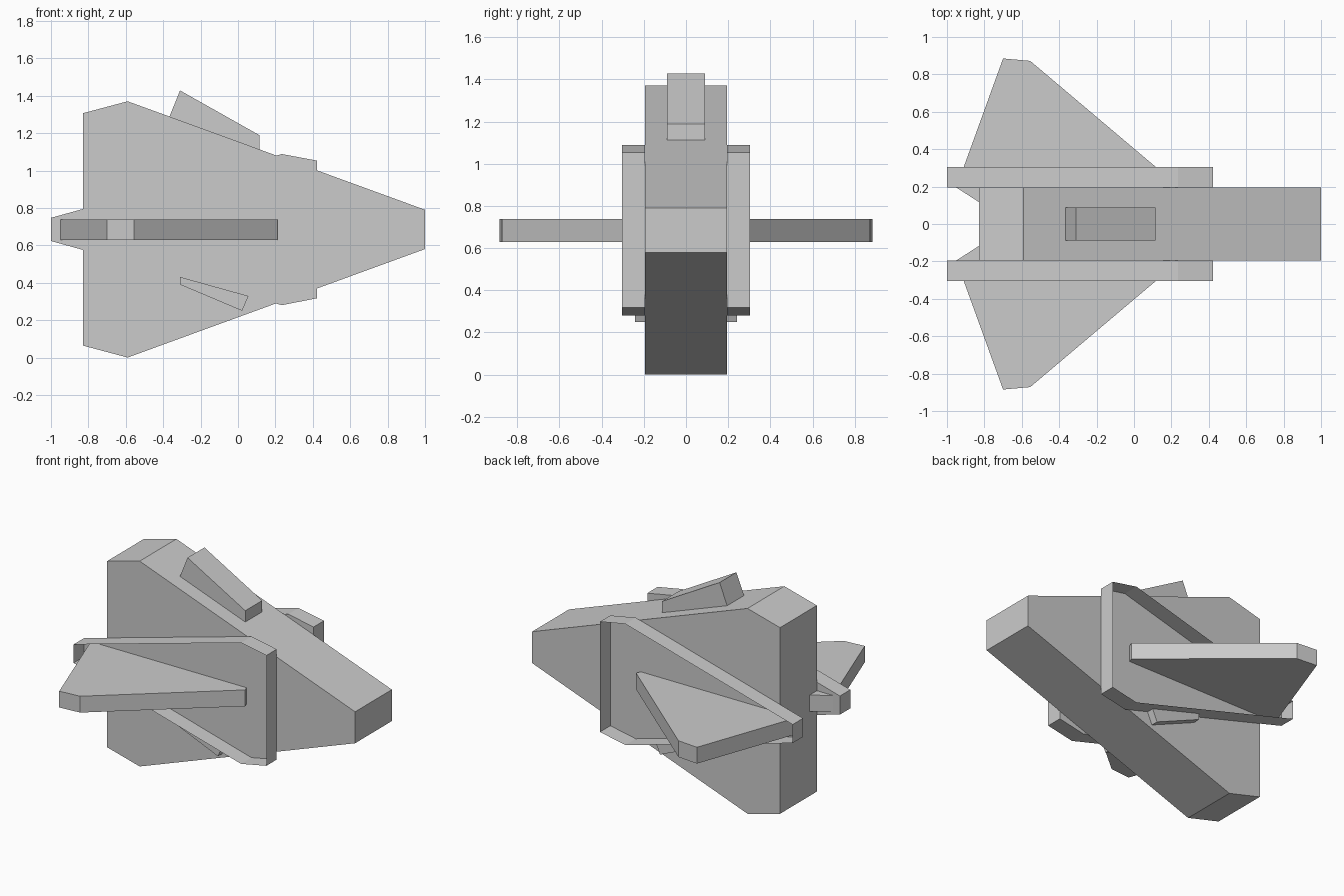
import bpy, bmesh
from mathutils import Vector

if "Cube" in bpy.data.objects:
    bpy.data.objects.remove(bpy.data.objects["Cube"])


def prism(name, profile, axis, lo, hi, open_end=False):
    """Extrude a closed 2D profile along 'y' (profile is x,z) or 'z' (profile is x,y).
    open_end leaves the cap at hi off, giving a shallow tray."""
    def place(p, d):
        return (p[0], d, p[1]) if axis == 'y' else (p[0], p[1], d)
    bm = bmesh.new()
    face = bm.faces.new([bm.verts.new(place(p, lo)) for p in profile])
    ext = bmesh.ops.extrude_face_region(bm, geom=[face])
    offset = Vector(place((0, 0), hi - lo))
    bmesh.ops.translate(bm, vec=offset,
                        verts=[v for v in ext['geom'] if isinstance(v, bmesh.types.BMVert)])
    bmesh.ops.recalc_face_normals(bm, faces=bm.faces)
    if open_end:
        i = 'xyz'.index(axis)
        cap = [f for f in bm.faces if all(abs(v.co[i] - hi) < 1e-4 for v in f.verts)]
        bmesh.ops.delete(bm, geom=cap, context='FACES_ONLY')
    mesh = bpy.data.meshes.new(name)
    bm.to_mesh(mesh)
    bm.free()
    obj = bpy.data.objects.new(name, mesh)
    bpy.context.collection.objects.link(obj)
    return obj


# Central hull: tall wedge tapering to a blunt nose
prism("hull", [(-0.83, 0.064), (-0.59, 0.0), (1.0, 0.58), (1.0, 0.79),
               (-0.59, 1.37), (-0.83, 1.306)], 'y', -0.194, 0.194)

# Raised fin on the spine, sunk into the hull
prism("top_fin", [(-0.41, 1.18), (-0.31, 1.428), (0.116, 1.188), (0.116, 1.08)],
      'y', -0.089, 0.089)

# Low bar running through the hull, just under the side trays
prism("lower_bar", [(-0.31, 0.431), (-0.31, 0.39), (0.022, 0.25), (0.056, 0.329)],
      'y', -0.243, 0.243)

# Side trays (open on the outside) and wings, mirrored left and right
tray = [(-1.0, 0.623), (0.235, 0.28), (0.422, 0.317), (0.422, 1.053),
        (0.235, 1.088), (-1.0, 0.747)]
wing = [(-0.95, 0.195), (-0.70, 0.885), (-0.555, 0.872), (0.21, 0.226),
        (0.15, 0.06), (-0.74, 0.06)]
for side, s in (("left", 1), ("right", -1)):
    prism(side + "_side_tray", tray, 'y', s * 0.1945, s * 0.304, open_end=True)
    prism(side + "_wing", [(x, s * y) for x, y in wing], 'z', 0.628, 0.737)
